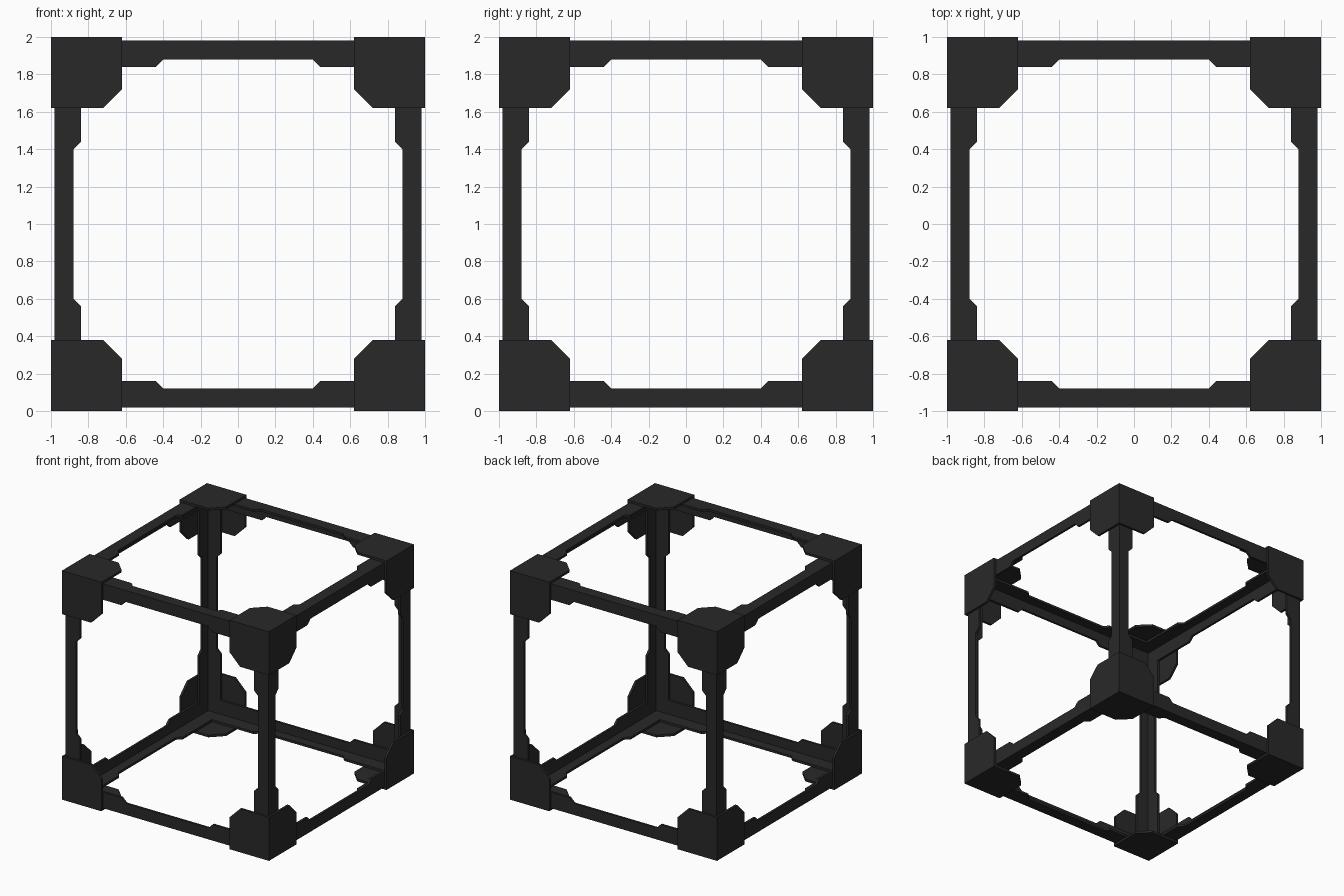
import bpy, bmesh
from math import pi
from mathutils import Matrix, Vector

if "Cube" in bpy.data.objects:
    bpy.data.objects.remove(bpy.data.objects["Cube"])

DARK = bpy.data.materials.new("dark_metal")
DARK.diffuse_color = (0.022, 0.022, 0.022, 1)
DARK.use_nodes = True
DARK.node_tree.nodes["Principled BSDF"].inputs["Base Color"].default_value = DARK.diffuse_color
LIFT = Matrix.Translation((0, 0, 1))
CYCLE = Matrix(((0, 1, 0, 0), (0, 0, 1, 0), (1, 0, 0, 0), (0, 0, 0, 1)))
SWAP = Matrix(((1, 0, 0, 0), (0, 0, 1, 0), (0, 1, 0, 0), (0, 0, 0, 1)))


def add_sheet(bm, outline, top, thick, walls, matrix):
    """Thin sheet under z=top, mitred where the outline touches the cube edge."""
    low = top - thick

    def ring(z):
        return [bm.verts.new(matrix @ Vector((max(-z, min(z, x)), min(z, y), z)))
                for x, y in outline]
    a, b = ring(top), ring(low)
    bm.faces.new(a)
    bm.faces.new(b[::-1])
    for i in walls:
        bm.faces.new((a[i], b[i], b[i + 1], a[i + 1]))


def finish_mesh(bm, name):
    bmesh.ops.remove_doubles(bm, verts=bm.verts, dist=0.0005)
    bmesh.ops.recalc_face_normals(bm, faces=bm.faces)
    mesh = bpy.data.meshes.new(name)
    bm.to_mesh(mesh)
    bm.free()
    mesh.materials.append(DARK)
    return mesh


def place(mesh, name, matrix):
    ob = bpy.data.objects.new(name, mesh)
    ob.matrix_world = LIFT @ matrix
    bpy.context.collection.objects.link(ob)


# L-section edge beam with widened, chamfered ends
beam = [(-.98, .98), (.98, .98), (.84, .84), (.44, .84),
        (.40, .88), (-.40, .88), (-.44, .84), (-.84, .84)]
bm = bmesh.new()
for m in (Matrix.Identity(4), SWAP):
    add_sheet(bm, beam, .98, .02, range(2, 7), m)
beam_mesh = finish_mesh(bm, "edge_beam")

# Corner bracket: three chamfered plates wrapped round a cube corner
plate = [(1, 1), (.62, 1), (.62, .72), (.72, .62), (1, .62)]
bm = bmesh.new()
for m in (Matrix.Identity(4), CYCLE, CYCLE @ CYCLE):
    add_sheet(bm, plate, 1, .02, range(1, 4), m)
corner_mesh = finish_mesh(bm, "corner_bracket")

# Twelve beams: four around each axis
for axis, m in zip("xzy", (Matrix.Identity(4), CYCLE, CYCLE @ CYCLE)):
    for k in range(4):
        place(beam_mesh, f"edge_beam_{axis}_{k + 1}", m @ Matrix.Rotation(k * pi / 2, 4, 'X'))

# Eight corner brackets: four on top, four below
for level, flip in (("top", 0), ("bottom", pi)):
    for k in range(4):
        place(corner_mesh, f"corner_bracket_{level}_{k + 1}",
              Matrix.Rotation(k * pi / 2, 4, 'Z') @ Matrix.Rotation(flip, 4, 'X'))
